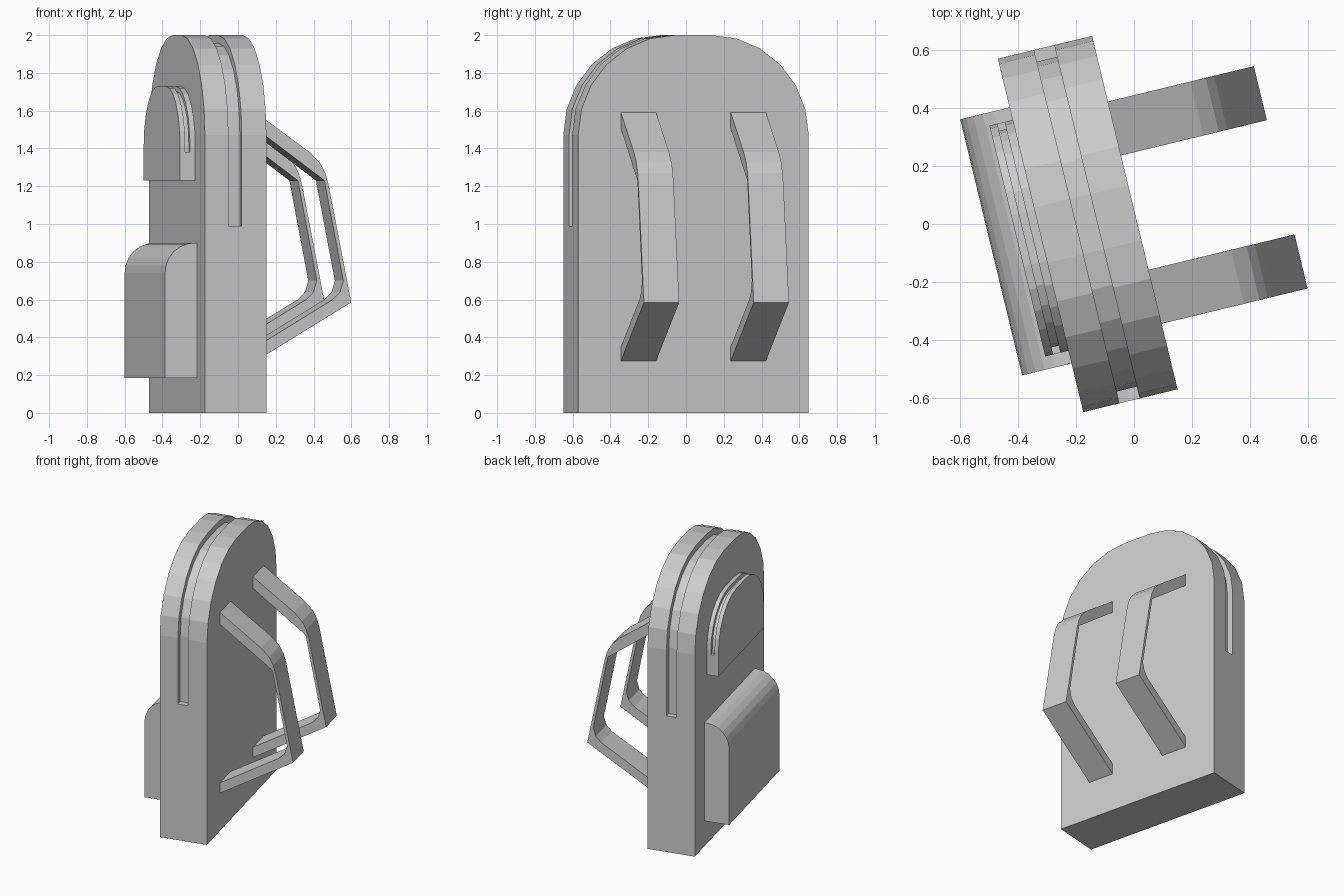
import bpy
import bmesh
from math import cos, sin, pi, radians
from mathutils import Matrix

cube = bpy.data.objects.get("Cube")
if cube:
    bpy.data.objects.remove(cube, do_unlink=True)

grey = bpy.data.materials.new("plain grey")
grey.use_nodes = True
grey.diffuse_color = (0.6, 0.6, 0.6, 1)
grey.node_tree.nodes["Principled BSDF"].inputs["Base Color"].default_value = (0.6, 0.6, 0.6, 1)

# The whole bag stands turned on its base: local x is depth, local y is width
PLACE = Matrix.Translation((-0.16, 0, 0)) @ Matrix.Rotation(radians(13.6), 4, "Z")


def prism(name, points, start, end, axis):
    """Extrude a closed outline along local x (points are y,z) or y (points are x,z)."""
    bm = bmesh.new()
    place = (lambda p, d: (d, p[0], p[1])) if axis == "x" else (lambda p, d: (p[0], d, p[1]))
    face = bm.faces.new([bm.verts.new(place(p, start)) for p in points])
    new = bmesh.ops.extrude_face_region(bm, geom=[face])["geom"]
    shift = place((0, 0), end - start)
    bmesh.ops.translate(bm, vec=shift, verts=[g for g in new if isinstance(g, bmesh.types.BMVert)])
    bmesh.ops.recalc_face_normals(bm, faces=bm.faces)
    mesh = bpy.data.meshes.new(name)
    bm.to_mesh(mesh)
    bm.free()
    mesh.materials.append(grey)
    obj = bpy.data.objects.new(name, mesh)
    bpy.context.collection.objects.link(obj)
    obj.matrix_world = PLACE
    return obj


def arch(half, bottom, top, radius, offset=0.0, steps=6):
    """Outline with two rounded top corners, grown by offset."""
    arc = [(half - radius + (radius + offset) * cos(a), top - radius + (radius + offset) * sin(a))
           for a in (i * pi / 2 / steps for i in range(steps + 1))]
    right = [(half + offset, bottom)] + arc
    return right + [(-y, z) for y, z in reversed(right)]


def zip_groove(obj, half, bottom, top, radius, depth, x0, x1):
    """Cut a zip channel that runs over the arch."""
    outer = arch(half, bottom, top, radius, 0.05)
    inner = arch(half, bottom, top, radius, -depth)
    cutter = prism("groove_cutter", outer + inner[::-1], x0, x1, "x")
    cutter.hide_render = True
    mod = obj.modifiers.new("groove", "BOOLEAN")
    mod.operation = "DIFFERENCE"
    mod.solver = "EXACT"
    mod.object = cutter
    bpy.context.view_layer.update()
    result = obj.evaluated_get(bpy.context.evaluated_depsgraph_get())
    mesh = bpy.data.meshes.new_from_object(result)
    obj.modifiers.clear()
    obj.data = mesh
    bpy.data.objects.remove(cutter, do_unlink=True)


# Main compartment with its zip channel
BACK = 0.1675
body = prism("bag_body", arch(0.628, 0, 2, 0.53), -BACK, BACK, "x")
zip_groove(body, 0.628, 0.99, 2, 0.53, 0.042, -0.039, 0.033)

# Upper pocket with a smaller zip channel
upper = prism("upper_pocket", arch(0.41, 1.23, 1.73, 0.32), -0.25, -BACK, "x")
zip_groove(upper, 0.41, 1.38, 1.73, 0.32, 0.025, -0.222, -0.196)

# Lower pocket, rounded along its outer top edge
r = 0.16
front = -0.343
curve = [(front + r - r * cos(a), 0.9 - r + r * sin(a)) for a in (i * pi / 12 for i in range(7))]
prism("lower_pocket", [(-BACK, 0.185), (front, 0.185)] + curve + [(-BACK, 0.9)], -0.455, 0.455, "y")

# Shoulder straps: outer edge downwards, then inner edge back up
strap = [(BACK, 1.59), (0.46, 1.38), (0.515, 1.325), (0.545, 1.27), (0.562, 1.21),
         (0.663, 0.70), (0.686, 0.585), (BACK, 0.275),
         (BACK, 0.35), (0.585, 0.60), (0.625, 0.64), (0.643, 0.70), (0.54, 1.23), (BACK, 1.505)]
for side, name in ((1, "left_strap"), (-1, "right_strap")):
    prism(name, strap, side * 0.203, side * 0.395, "y")
